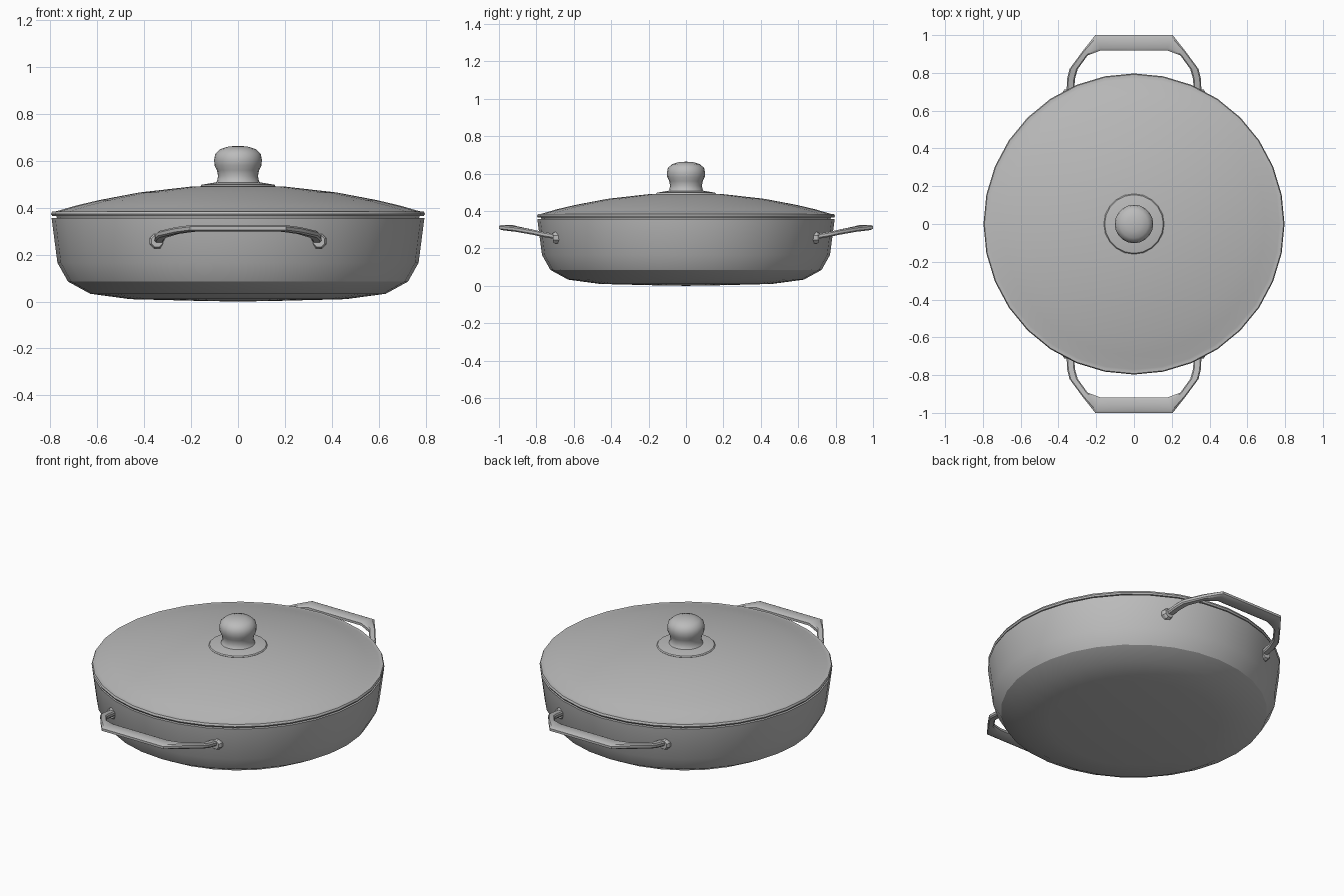
import bpy, bmesh, math

if "Cube" in bpy.data.objects:
    bpy.data.objects.remove(bpy.data.objects["Cube"])

metal = bpy.data.materials.new("grey metal")
metal.diffuse_color = (0.5, 0.5, 0.5, 1)
metal.use_nodes = True
metal.node_tree.nodes["Principled BSDF"].inputs["Base Color"].default_value = metal.diffuse_color


def finish(name, bm, angle=30):
    bmesh.ops.remove_doubles(bm, verts=bm.verts, dist=1e-5)
    bmesh.ops.recalc_face_normals(bm, faces=bm.faces)
    me = bpy.data.meshes.new(name)
    bm.to_mesh(me)
    bm.free()
    me.materials.append(metal)
    ob = bpy.data.objects.new(name, me)
    bpy.context.collection.objects.link(ob)
    bpy.ops.object.select_all(action='DESELECT')
    ob.select_set(True)
    bpy.context.view_layer.objects.active = ob
    bpy.ops.object.shade_smooth_by_angle(angle=math.radians(angle))
    return ob


def lathe(name, profile, sides, angle=30):
    """Spin an (r, z) profile around the z axis."""
    bm = bmesh.new()
    vs = [bm.verts.new((r, 0, z)) for r, z in profile]
    es = [bm.edges.new(p) for p in zip(vs, vs[1:])]
    bmesh.ops.spin(bm, geom=vs + es, cent=(0, 0, 0), axis=(0, 0, 1),
                   angle=2 * math.pi, steps=sides, use_merge=True)
    return finish(name, bm, angle)


def mirror(ob):
    m = ob.modifiers.new("mirror", 'MIRROR')
    m.use_axis = (True, True, False)
    m.merge_threshold = 0.0005


# pan body with inner wall
lathe("pan_body", [(0, 0), (0.14, 0.002), (0.46, 0.01), (0.63, 0.033), (0.725, 0.085),
                   (0.77, 0.165), (0.795, 0.357), (0.775, 0.357), (0.75, 0.17),
                   (0.705, 0.1), (0.62, 0.055), (0, 0.03)], 32)

# domed lid with a thin rim
lathe("lid", [(0, 0.35), (0.77, 0.35), (0.775, 0.364), (0.792, 0.364), (0.797, 0.373),
              (0.792, 0.384), (0.78, 0.384), (0.77, 0.386), (0.695, 0.408), (0.594, 0.432),
              (0.42, 0.465), (0.2, 0.49), (0, 0.494)], 32)

# knob: base flange, then neck and rounded grip
lathe("knob_flange", [(0, 0.48), (0.155, 0.48), (0.16, 0.492), (0.155, 0.498),
                      (0.095, 0.508), (0, 0.508)], 20)
lathe("knob_grip", [(0, 0.49), (0.1, 0.5), (0.09, 0.512), (0.085, 0.535), (0.09, 0.56),
                    (0.1, 0.58), (0.102, 0.605), (0.097, 0.63), (0.075, 0.65),
                    (0.04, 0.661), (0, 0.664)], 20, 40)

# handle bar: quarter built from outer/inner outline stations, then mirrored
# each station: outer x, outer y, inner x, inner y, centre z
stations = [(0.0, 1.0, 0.0, 0.919, 0.312), (0.205, 1.0, 0.175, 0.919, 0.312),
            (0.272, 0.915, 0.245, 0.893, 0.303), (0.342, 0.82, 0.298, 0.82, 0.287),
            (0.354, 0.77, 0.312, 0.77, 0.276), (0.358, 0.685, 0.318, 0.685, 0.262)]
bm = bmesh.new()
h, rings = 0.014, []
for ox, oy, ix, iy, z in stations:
    ring = []
    # chamfered cross-section: t runs from outer to inner edge
    for t, dz in [(0, -.5), (0, .5), (.16, 1), (.84, 1), (1, .5), (1, -.5), (.84, -1), (.16, -1)]:
        ring.append(bm.verts.new((ox + (ix - ox) * t, oy + (iy - oy) * t, z + dz * h)))
    rings.append(ring)
for a, b in zip(rings, rings[1:]):
    for i in range(8):
        j = (i + 1) % 8
        bm.faces.new((a[i], a[j], b[j], b[i]))
bm.faces.new(rings[-1])
mirror(finish("handle_bar", bm))

# eight-sided mounting feet against the wall
bm = bmesh.new()
rows = []
for r, y in [(0.034, 0.67), (0.034, 0.7), (0.026, 0.712)]:
    rows.append([bm.verts.new((0.345 + r * math.cos(a), y, 0.257 + r * math.sin(a)))
                 for a in [math.pi / 8 + k * math.pi / 4 for k in range(8)]])
for a, b in zip(rows, rows[1:]):
    for i in range(8):
        j = (i + 1) % 8
        bm.faces.new((a[i], a[j], b[j], b[i]))
bm.faces.new(rows[0])
bm.faces.new(rows[-1])
mirror(finish("handle_foot", bm))
